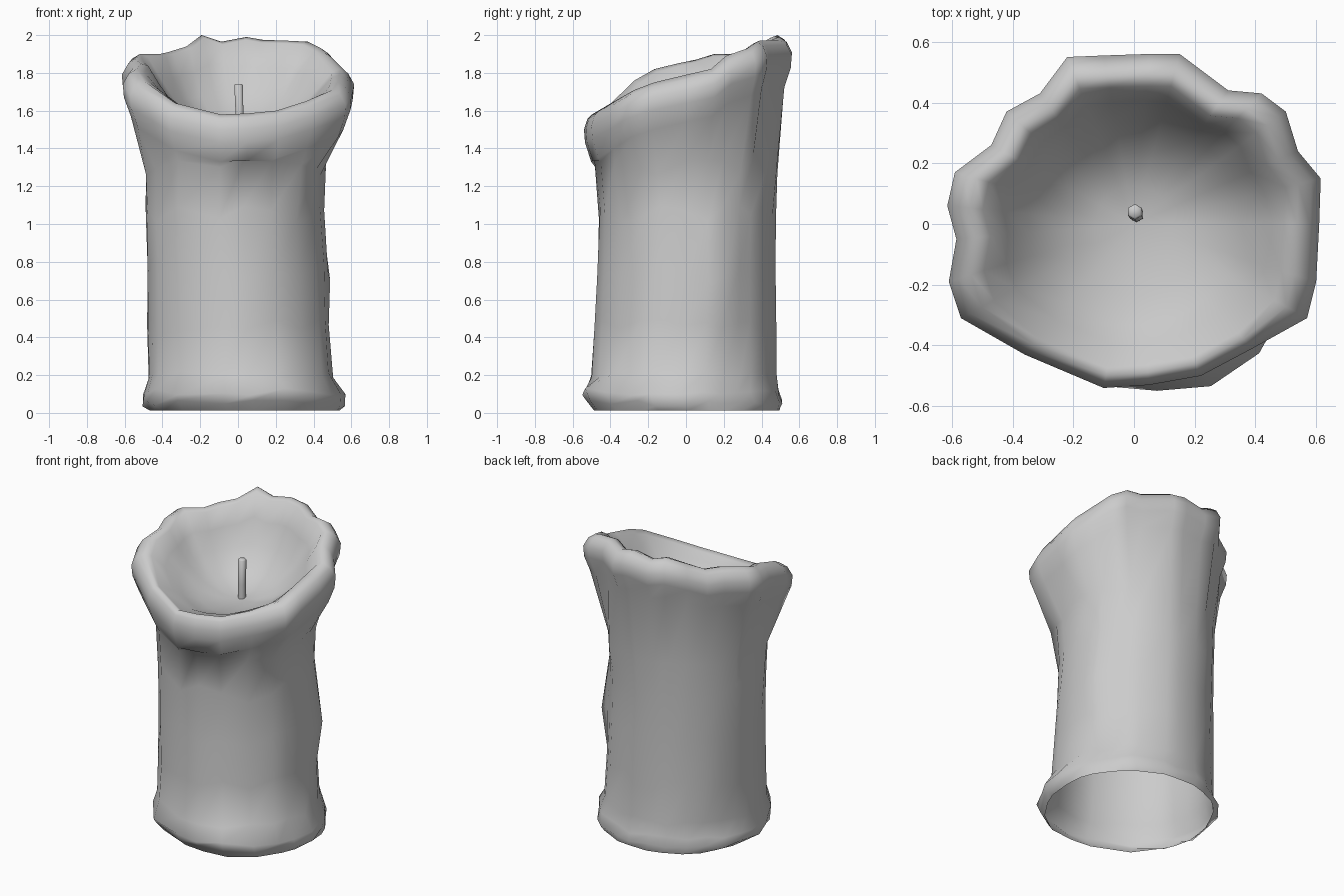
import bpy, bmesh, math, random

if "Cube" in bpy.data.objects:
    bpy.data.objects.remove(bpy.data.objects["Cube"])

random.seed(7)

# Molten rim outline: x, y, crest height
RIM = [(.61, .0, 1.79), (.615, .15, 1.82), (.54, .24, 1.89), (.50, .37, 1.93), (.42, .43, 1.965),
       (.31, .44, 1.97), (.15, .56, 1.975), (.05, .56, 1.99), (-.1, .555, 1.965), (-.22, .55, 2.0),
       (-.31, .43, 1.94), (-.42, .37, 1.91), (-.47, .26, 1.90), (-.59, .17, 1.90), (-.615, .06, 1.87),
       (-.585, -.05, 1.85), (-.61, -.19, 1.82), (-.57, -.31, 1.76), (-.36, -.43, 1.64),
       (-.1, -.54, 1.58), (.05, -.53, 1.585), (.22, -.50, 1.60), (.39, -.41, 1.65), (.57, -.31, 1.71),
       (.60, -.19, 1.75)]

# Body sections: z, x min, x max, y min, y max
BODY = [(1.30, -.485, .465, -.495, .49), (1.05, -.488, .46, -.47, .478), (.75, -.48, .475, -.478, .475),
        (.45, -.478, .485, -.49, .478), (.20, -.477, .50, -.505, .485), (.11, -.51, .56, -.55, .49),
        (.05, -.515, .555, -.525, .51), (.012, -.465, .54, -.485, .50)]

# Wax drips (positive) and hollows (negative): angle in degrees, lower z, upper z, amount
DRIPS = [(22, .72, .80, .10), (-43, 1.2, 1.35, .06), (197, 1.0, 1.35, .04), (60, 1.2, 1.4, .06),
         (-42, .0, .12, .06), (-70, .0, .12, .05), (-8, .09, .12, .05), (-90, .7, 1.35, -.025)]


def drip(angle, z):
    total = 0
    for a, z0, z1, amount in DRIPS:
        d = (math.degrees(angle) - a + 180) % 360 - 180
        if z0 - .03 <= z <= z1 + .03:
            total += amount * math.exp(-(d / 11) ** 2)
    return total


def loft(bm, rings):
    for a, b in zip(rings, rings[1:]):
        n = len(a)
        for i in range(n):
            j = (i + 1) % n
            bm.faces.new((a[i], b[i], b[j], a[j]))


def finish(name, bm):
    bmesh.ops.recalc_face_normals(bm, faces=bm.faces)
    mesh = bpy.data.meshes.new(name)
    bm.to_mesh(mesh)
    bm.free()
    for p in mesh.polygons:
        p.use_smooth = True
    bpy.context.collection.objects.link(bpy.data.objects.new(name, mesh))


# Wax body: hollow base, flared lip, melted bowl
bm = bmesh.new()
angles = [math.atan2(y, x) for x, y, z in RIM]
rings = []
for z, x0, x1, y0, y1 in reversed(BODY):
    ring = []
    for a in angles:
        c, s = math.cos(a), math.sin(a)
        jitter = .02 if z < .15 else .012
        k = 1 + drip(a, z) + random.uniform(-jitter, jitter)
        lift = .05 if z > .3 else .02 if z > .04 else 0
        ring.append(bm.verts.new(((x0 + x1) / 2 + (x1 - x0) / 2 * c * k,
                                  (y0 + y1) / 2 + (y1 - y0) / 2 * s * k,
                                  z + random.uniform(-lift, lift))))
    rings.append(ring)

# Lip outside
for frac, drop in ((.93, .25), (.99, .15), (1.0, .08)):
    rings.append([bm.verts.new((x * frac, y * frac, z - drop)) for x, y, z in RIM])

# Broad rounded crest, narrower at the front
for t, drop in ((.05, .025), (.12, .0), (.19, .015)):
    ring = []
    for x, y, z in RIM:
        w = 1 if y > -.35 else .65
        ring.append(bm.verts.new((x * (1 - t * w), y * (1 - t * w), z - drop)))
    rings.append(ring)

# Dish-shaped bowl, becoming rounder towards the centre
FLOOR = 1.485
for frac, g, rnd in ((.72, .70, .4), (.60, .42, .7), (.42, .17, 1), (.22, .04, 1)):
    ring = []
    for a, (x, y, z) in zip(angles, RIM):
        r = math.hypot(x, y) * (1 - rnd) + .57 * rnd
        ring.append(bm.verts.new((r * frac * math.cos(a), r * frac * math.sin(a), FLOOR + (z - FLOOR) * g)))
    rings.append(ring)
loft(bm, rings)
centre = bm.verts.new((0, 0, FLOOR))
last = rings[-1]
for i in range(len(last)):
    bm.faces.new((last[i], centre, last[(i + 1) % len(last)]))
finish("wax_body", bm)

# Wick: slightly bent six-sided rod
bm = bmesh.new()
rings = []
for x, y, z, r in ((.008, .03, 1.46, .025), (.008, .03, 1.58, .024), (.003, .04, 1.735, .026), (.003, .041, 1.742, .02)):
    rings.append([bm.verts.new((x + r * math.cos(math.tau * i / 6 + .52),
                                y + r * math.sin(math.tau * i / 6 + .52), z)) for i in range(6)])
loft(bm, rings)
bm.faces.new(rings[-1])
finish("wick", bm)
